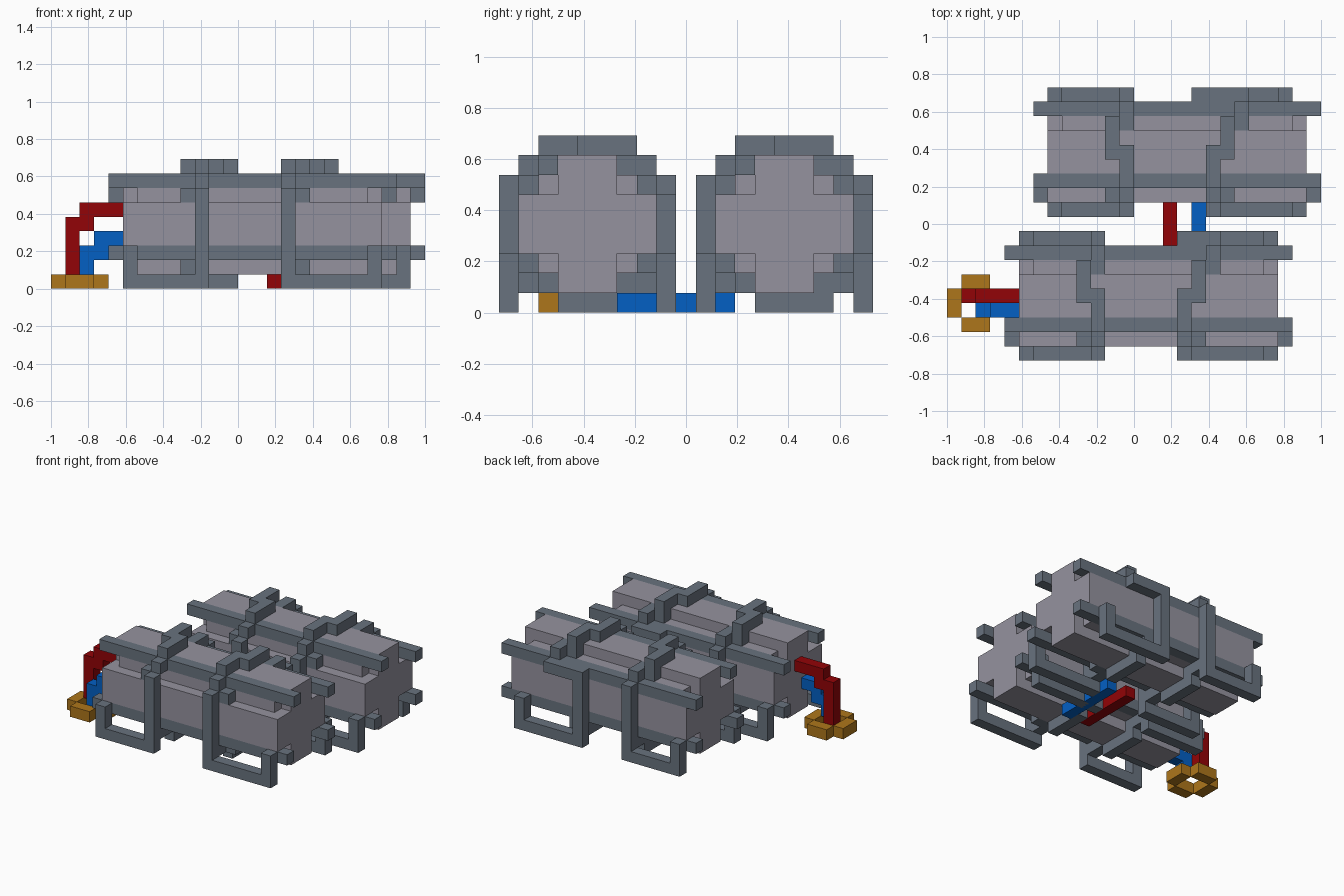
import bpy
import bmesh
from mathutils import Matrix, Vector

U = 1 / 13                      # one block
ORIGIN = Vector((-1, -9.5 * U, 0))

if "Cube" in bpy.data.objects:
    bpy.data.objects.remove(bpy.data.objects["Cube"])


def material(name, rgb):
    m = bpy.data.materials.new(name)
    m.use_nodes = True
    m.diffuse_color = (*rgb, 1)
    m.node_tree.nodes["Principled BSDF"].inputs["Base Color"].default_value = (*rgb, 1)
    return m


STEEL = material("dark steel", (0.14, 0.17, 0.21))
SHELL = material("pale grey", (0.3, 0.29, 0.345))
RED = material("red", (0.29, 0.001, 0.002))
BLUE = material("blue", (0.001, 0.115, 0.55))
BRASS = material("brass", (0.42, 0.18, 0.011))


def build(name, mat, boxes, shift=(0, 0, 0)):
    """Boxes are (low corner, size) in block units."""
    bm = bmesh.new()
    for low, size in boxes:
        centre = (Vector(low) + Vector(size) / 2 + Vector(shift)) * U + ORIGIN
        scale = Matrix.Diagonal((*(Vector(size) * U), 1))
        bmesh.ops.create_cube(bm, size=1, matrix=Matrix.Translation(centre) @ scale)
    mesh = bpy.data.meshes.new(name)
    bm.to_mesh(mesh)
    bm.free()
    mesh.materials.append(mat)
    bpy.context.collection.objects.link(bpy.data.objects.new(name, mesh))


def strap(front, lane, tuck, back):
    """Band wrapped around a tank, stepping sideways over the top."""
    def span(a, b):
        return min(a, b), abs(a - b) + 1
    step, step_w = span(front, lane)
    end, end_w = span(lane, tuck)
    drop, drop_w = span(tuck, back)
    return [
        ((front, 0, 0), (1, 1, 7)),            # front upright
        ((front, 1, 7), (1, 1, 1)),
        ((front, 2, 8), (1, 2, 1)),            # top
        ((step, 4, 8), (step_w, 1, 1)),
        ((lane, 5, 8), (1, 2, 1)),
        ((end, 6, 7), (end_w, 1, 1)),
        ((tuck, 7, 7), (1, 1, 1)),
        ((drop, 8, 6), (drop_w, 1, 1)),
        ((back, 8, 0), (1, 1, 7)),             # rear upright
        ((lane, 1, 6), (1, 1, 1)),             # side tuck
        ((front, 1, 1), (1, 1, 1)),            # underside
        ((step, 2, 1), (step_w, 1, 1)),
        ((front, 3, 0), (1, 4, 1)),
        ((front, 6, 1), (1, 2, 1)),
    ]


def foot(near, far, y):
    """Loop foot from a strap to an outer post."""
    inner = 1 if y == 0 else 7
    return [((min(near, far), y, 0), (abs(far - near) + 1, 1, 1)),
            ((far, y, 0), (1, 1, 3)),
            ((far, inner, 2), (1, 1, 1))]


for side, shift, near, far in (("front", (0, 0, 0), 16, 22),
                               ("back", (2, 10, 0), 15, 21)):
    # tank body: cross-shaped section with recessed corners
    build(side + "_tank_body", SHELL, [
        ((5, 3, 1), (18, 3, 7)),
        ((5, 1, 3), (18, 7, 3)),
        ((6, 2, 2), (16, 5, 5)),
    ], shift)
    # four long rails
    build(side + "_tank_rails", STEEL,
          [((4, y, z), (20, 1, 1)) for y, z in ((2, 7), (7, 6), (7, 2), (1, 2))], shift)
    build(side + "_left_strap", STEEL, strap(16, 17, 18, near), shift)
    build(side + "_right_strap", STEEL, strap(10, 9, 10, 10), shift)
    build(side + "_tank_feet", STEEL,
          foot(10, 5, 0) + foot(16, 22, 0) + foot(10, 5, 8) + foot(near, far, 8), shift)

# pipes joining the tanks
build("red_link_pipe", RED, [((15, 6, 0), (1, 6, 1))])
build("blue_link_pipe", BLUE, [((17, 6, 0), (1, 6, 1))])

# outlet pipes and nozzle ring
build("red_outlet_pipe", RED, [((2, 4, 5), (3, 1, 1)), ((1, 4, 4), (2, 1, 1)),
                               ((1, 4, 1), (1, 1, 3))])
build("blue_outlet_pipe", BLUE, [((3, 3, 3), (2, 1, 1)), ((2, 3, 2), (2, 1, 1)),
                                 ((2, 3, 1), (1, 1, 1))])
build("nozzle_ring", BRASS, [((0, 3, 0), (1, 2, 1)), ((3, 3, 0), (1, 2, 1)),
                             ((1, 2, 0), (2, 1, 1)), ((1, 5, 0), (2, 1, 1))])
